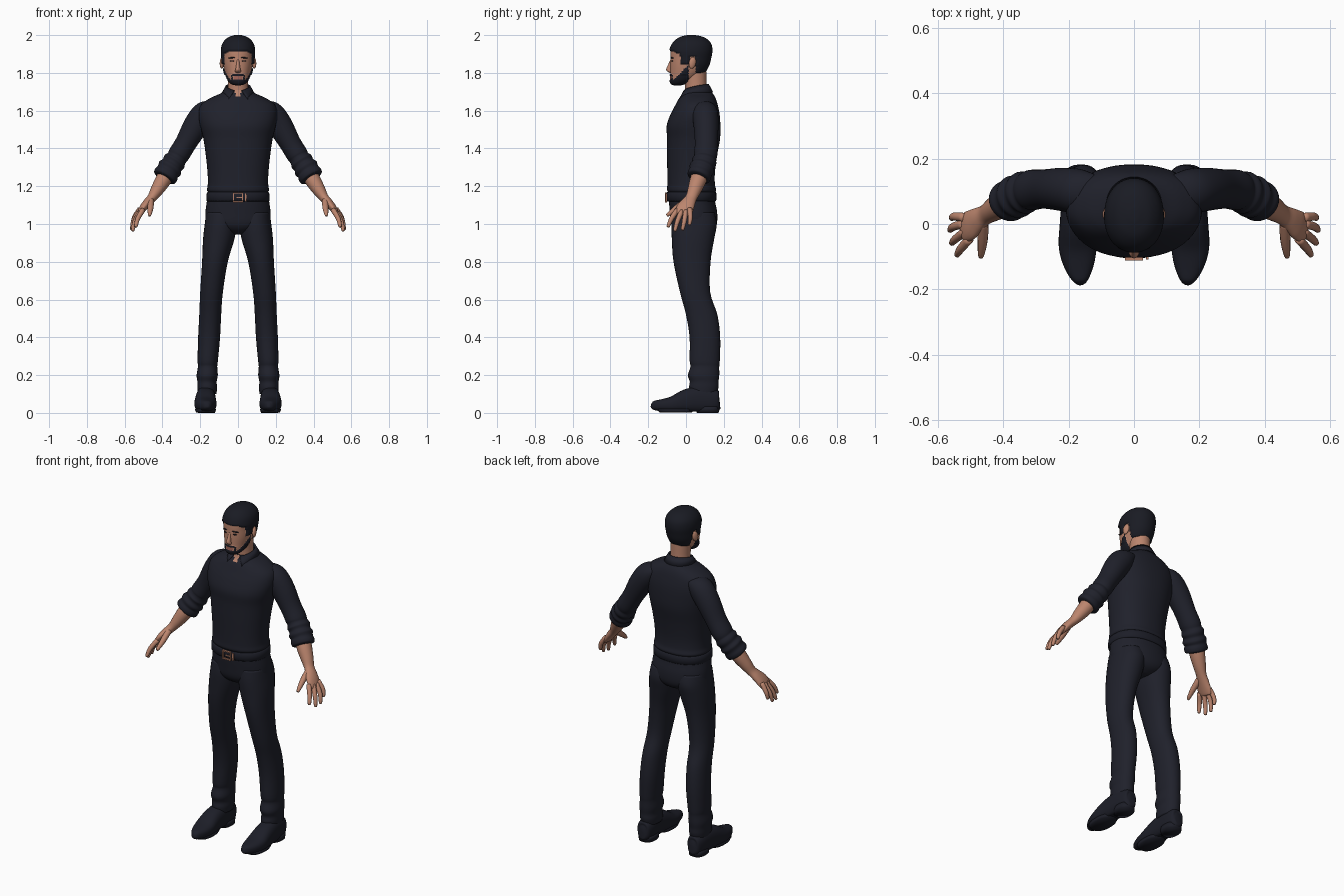
import bpy, bmesh, math
from mathutils import Vector, Matrix


def material(name, rgb):
    m = bpy.data.materials.new(name)
    m.diffuse_color = (*rgb, 1)
    return m


CLOTH = material("dark navy cloth", (0.014, 0.015, 0.024))
HAIR = material("black hair", (0.010, 0.011, 0.017))
LEATHER = material("black leather", (0.012, 0.013, 0.021))
SKIN = material("skin", (0.50, 0.235, 0.155))
LIPS = material("lips", (0.36, 0.13, 0.10))
COPPER = material("copper", (0.48, 0.22, 0.14))


def finish(name, bm, *mats, smooth=True):
    bmesh.ops.recalc_face_normals(bm, faces=bm.faces)
    me = bpy.data.meshes.new(name)
    bm.to_mesh(me)
    bm.free()
    for m in mats:
        me.materials.append(m)
    for p in me.polygons:
        p.use_smooth = smooth
    ob = bpy.data.objects.new(name, me)
    bpy.context.collection.objects.link(ob)
    return ob


def spline(rows, sub):
    """Catmull-Rom interpolation of number rows."""
    out = []
    for i in range(len(rows) - 1):
        a, b, c, d = (rows[max(0, min(len(rows) - 1, i + k))] for k in (-1, 0, 1, 2))
        for s in range(sub):
            t = s / sub
            out.append([0.5 * (2 * q + (r - p) * t + (2 * p - 5 * q + 4 * r - w) * t * t
                               + (3 * q - p - 3 * r + w) * t ** 3)
                        for p, q, r, w in zip(a, b, c, d)])
    return out + [list(rows[-1])]


def power(v, p):
    return math.copysign(abs(v) ** (2 / p), v)


def loft(rows, sx=1, ref=None, sub=4, n=32, p=2.0, floor=None):
    """Rows are x, y, z, r1, r2; rings are level, or square to the path if ref is given."""
    pts = spline(rows, sub)
    bm = bmesh.new()
    rings = []
    for i, (x, y, z, r1, r2) in enumerate(pts):
        u, v = Vector((1, 0, 0)), Vector((0, 1, 0))
        if ref:
            t = Vector(pts[min(i + 1, len(pts) - 1)][:3]) - Vector(pts[max(i - 1, 0)][:3])
            u = t.cross(Vector(ref)).normalized()
            v = t.cross(u).normalized()
        ring = []
        for k in range(n):
            a = 2 * math.pi * k / n
            co = Vector((x, y, z)) + u * r1 * power(math.cos(a), p) + v * r2 * power(math.sin(a), p)
            if floor is not None:
                co.z = max(co.z, floor)
            co.x *= sx
            ring.append(bm.verts.new(co))
        rings.append(ring)
    for a, b in zip(rings, rings[1:]):
        for k in range(n):
            bm.faces.new((a[k], a[(k + 1) % n], b[(k + 1) % n], b[k]))
    bm.faces.new(rings[0])
    bm.faces.new(rings[-1])
    return bm


def ball(name, loc, size, mat, rot=(0, 0, 0)):
    bm = bmesh.new()
    bmesh.ops.create_uvsphere(bm, u_segments=16, v_segments=10, radius=1)
    ob = finish(name, bm, mat)
    ob.location, ob.scale, ob.rotation_euler = loc, size, rot
    return ob


def box(name, loc, size, mat):
    bm = bmesh.new()
    bmesh.ops.create_cube(bm, size=1, matrix=Matrix.Translation(loc) @ Matrix.Diagonal((*size, 1)))
    return finish(name, bm, mat, smooth=False)


# Shirt body, with a small open neck
bm = loft([(0, .03, 1.165, .155, .122), (0, .03, 1.18, .164, .130), (0, .027, 1.21, .160, .126),
           (0, .027, 1.27, .161, .126), (0, .032, 1.36, .170, .132), (0, .040, 1.45, .183, .140),
           (0, .040, 1.52, .200, .142), (0, .048, 1.58, .208, .130), (0, .056, 1.63, .196, .112),
           (0, .060, 1.665, .150, .097), (0, .062, 1.69, .095, .080), (0, .055, 1.71, .065, .066)],
          n=72, sub=6, p=2.25)
shirt = finish("shirt", bm, CLOTH, SKIN)
for f in shirt.data.polygons:
    c = f.center
    if c.y < 0.02 and abs(c.x) < (c.z - 1.655) * 0.4:
        f.material_index = 1

# Trouser seat and belt
finish("trouser_seat", loft([(0, .045, .945, .03, .06), (0, .045, .965, .10, .098), (0, .043, 1.0, .165, .120),
                             (0, .040, 1.06, .172, .125), (0, .032, 1.12, .165, .122),
                             (0, .03, 1.175, .158, .120)], n=48, p=2.2), CLOTH)
finish("belt", loft([(0, .028, 1.122, .158, .124), (0, .028, 1.124, .167, .132), (0, .028, 1.166, .165, .132),
                     (0, .028, 1.168, .155, .124)], n=48, sub=2, p=2.25), LEATHER)
for s in (-1, 1):
    box("buckle_side", (s * .024, -.106, 1.141), (.007, .010, .052), COPPER)
    box("buckle_bar", (0, -.106, 1.141 + s * .023), (.05, .010, .007), COPPER)
box("buckle_prong", (.008, -.107, 1.141), (.03, .006, .005), COPPER)
box("belt_keeper", (.041, -.104, 1.141), (.008, .010, .042), COPPER)

# Collar: a turned-down band, open at the front
bm = bmesh.new()
prev = None
for i in range(33):
    a = math.radians(-162 + 324 * i / 32)
    f = (abs(a) / math.radians(162)) ** 2
    b = a * 0.86
    cur = [bm.verts.new((r * math.sin(t), .052 + d * math.cos(t), z)) for t, r, d, z in
           ((a, .058, .060, 1.735 - .035 * f), (a, .066, .068, 1.742 - .035 * f),
            (b, .086, .092 + .030 * f, 1.698 - .046 * f ** 3))]
    if prev:
        for k in (0, 1):
            bm.faces.new((prev[k], cur[k], cur[k + 1], prev[k + 1]))
    prev = cur
collar = finish("collar", bm, CLOTH)
mod = collar.modifiers.new("thickness", "SOLIDIFY")
mod.thickness = .007

# Head: skin, hair and beard chosen by position
finish("neck", loft([(0, .055, 1.67, .058, .060), (0, .052, 1.73, .054, .057),
                     (0, .045, 1.82, .056, .062)]), SKIN)


def hairy(c):
    if c.y < -.03:
        line = 1.912 - max(0, abs(c.x) - .05) * .6
    elif c.y < .018:
        line = 1.845
    elif c.y < .05:
        line = 1.885
    else:
        line = 1.80
    beard = c.y < .014 and c.z < 1.767 + max(0, c.y + .062) * 1.0
    moustache = c.y < -.05 and abs(c.x) < .032 and 1.784 < c.z < 1.793
    goatee = c.y < -.03 and .027 < abs(c.x) < .036 and c.z < 1.79
    return c.z > line or beard or moustache or goatee


bm = loft([(0, -.045, 1.738, .012, .018), (0, -.042, 1.744, .034, .036), (0, -.022, 1.765, .053, .062),
           (0, .003, 1.80, .067, .086), (0, .016, 1.84, .077, .099), (0, .022, 1.88, .081, .104),
           (0, .026, 1.92, .083, .106), (0, .030, 1.955, .074, .094), (0, .030, 1.98, .050, .065),
           (0, .028, 1.991, .020, .027), (0, .028, 1.993, .004, .005)], n=80, sub=7, p=2.1)
bm.normal_update()
for f in bm.faces:
    c = f.calc_center_median()
    if hairy(c):
        f.material_index = 1
    elif c.y < -.05 and abs(c.x) < .022 and 1.767 < c.z < 1.784:
        f.material_index = 2
bmesh.ops.recalc_face_normals(bm, faces=bm.faces)
bm.normal_update()
moves = [(v, v.normal.copy()) for v in bm.verts if all(f.material_index == 1 for f in v.link_faces)]
for v, nrm in moves:
    v.co += nrm * (.008 if v.co.z > 1.79 else .004)
finish("head", bm, SKIN, HAIR, LIPS)

# Nose
finish("nose", loft([(0, -.074, 1.872, .007, .008), (0, -.082, 1.845, .009, .012),
                     (0, -.089, 1.820, .013, .016), (0, -.085, 1.808, .016, .014),
                     (0, -.080, 1.800, .008, .006)], n=16), SKIN)

FINGERS = [("index", (.503, -.045, 1.075), (.530, -.076, 1.030), (.541, -.094, .988)),
           ("middle", (.515, -.022, 1.070), (.545, -.045, 1.015), (.557, -.058, .967)),
           ("ring", (.520, .000, 1.070), (.552, -.008, 1.020), (.562, -.018, .972)),
           ("little", (.518, .020, 1.080), (.549, .023, 1.035), (.557, .018, .998)),
           ("thumb", (.462, .010, 1.130), (.463, -.050, 1.085), (.468, -.097, 1.048))]

for s, side in ((1, "left"), (-1, "right")):
    # Face details
    ball(side + "_ear", (s * .085, .034, 1.853), (.011, .019, .031), SKIN, (-.2, 0, s * .3))
    ball(side + "_eye", (s * .031, -.0745, 1.863), (.012, .005, .004), HAIR, (0, 0, s * .3))
    ball(side + "_eyebrow", (s * .033, -.074, 1.880), (.019, .006, .0035), HAIR, (0, s * .08, s * .3))

    # Trouser leg with folds at the ankle
    finish(side + "_trouser_leg", loft(
        [(.163, .092, .10, .049, .070), (.163, .094, .135, .052, .078), (.164, .096, .165, .051, .076),
         (.163, .093, .20, .056, .083), (.161, .100, .245, .051, .076), (.160, .099, .28, .054, .080),
         (.153, .100, .40, .058, .081), (.147, .083, .52, .058, .083), (.140, .048, .64, .060, .080),
         (.122, .032, .80, .068, .098), (.102, .037, .92, .083, .112), (.092, .043, 1.0, .084, .120),
         (.088, .040, 1.06, .080, .110)], s, p=2.15), CLOTH)

    # Shoe and heel
    finish(side + "_shoe", loft(
        [(.166, .178, .06, .020, .035), (.166, .168, .06, .038, .055), (.167, .13, .065, .048, .065),
         (.170, .07, .07, .051, .070), (.172, .00, .062, .055, .062), (.172, -.07, .045, .058, .043),
         (.168, -.13, .040, .045, .032), (.164, -.172, .040, .024, .023), (.163, -.185, .042, .008, .010)],
        s, ref=(0, 0, 1), p=2.5, floor=.008), LEATHER)
    finish(side + "_heel", loft([(.167, .115, 0, .046, .058), (.167, .115, .035, .048, .061)],
                                s, sub=1, p=2.6), LEATHER)
    finish(side + "_sole", loft([(.172, -.055, .002, .050, .085), (.172, -.055, .020, .057, .100)],
                                s, sub=1, p=2.3), LEATHER)

    # Sleeve with rolled, creased cuff
    finish(side + "_sleeve", loft(
        [(.120, .095, 1.62, .035, .055), (.170, .100, 1.588, .066, .068), (.220, .106, 1.525, .067, .066),
         (.275, .107, 1.430, .057, .060), (.312, .104, 1.370, .057, .062), (.325, .100, 1.348, .054, .059),
         (.337, .096, 1.330, .062, .066), (.349, .090, 1.312, .058, .060), (.360, .084, 1.295, .067, .067),
         (.371, .078, 1.278, .061, .061), (.380, .072, 1.262, .066, .064), (.389, .066, 1.247, .063, .060),
         (.392, .064, 1.242, .045, .044)], s, ref=(0, 1, 0)), CLOTH)

    # Forearm and palm
    finish(side + "_forearm", loft(
        [(.365, .085, 1.285, .044, .046), (.400, .062, 1.226, .041, .043), (.430, .044, 1.178, .034, .036),
         (.455, .028, 1.140, .025, .031), (.480, .012, 1.112, .023, .038), (.502, -.004, 1.085, .020, .046),
         (.520, -.014, 1.058, .014, .042), (.524, -.016, 1.050, .006, .03)],
        s, ref=(0, 1, 0), n=24), SKIN)

    # Fingers
    for name, a, b, c in FINGERS:
        end = tuple(q + (q - w) * .08 for q, w in zip(c, b))
        k = 1.25 if name == "thumb" else 1
        finish(f"{side}_{name}_finger", loft(
            [(*a, .014 * k, .014 * k), (*b, .0125 * k, .0125 * k), (*c, .009, .009), (*end, .003, .003)],
            s, ref=(1, 0, 0), n=12, sub=3), SKIN)
